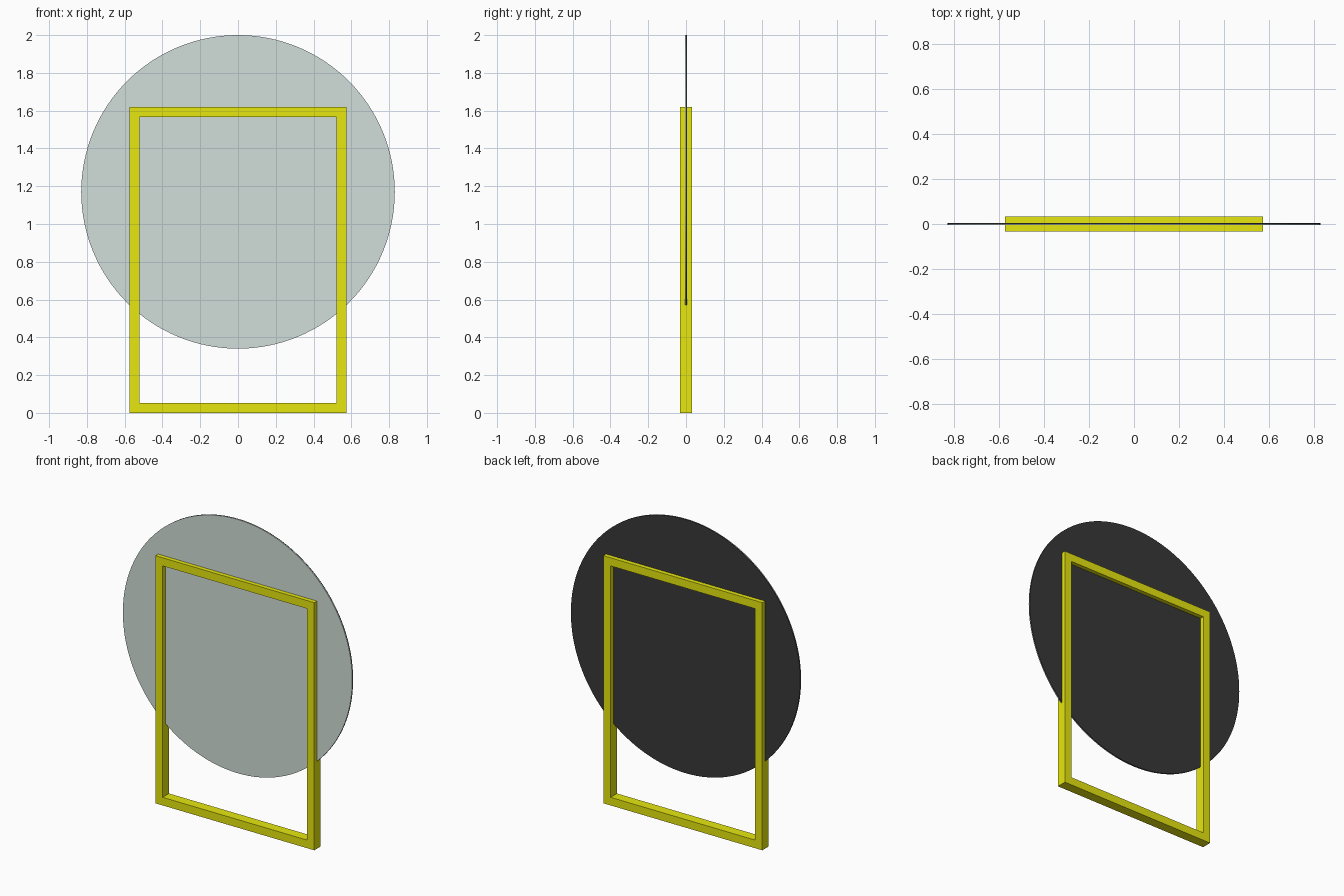
import bpy
import bmesh
import math
from mathutils import Matrix, Vector

if "Cube" in bpy.data.objects:
    bpy.data.objects.remove(bpy.data.objects["Cube"])


def material(name, rgb):
    m = bpy.data.materials.new(name)
    m.diffuse_color = (*rgb, 1)
    m.use_nodes = True
    m.node_tree.nodes["Principled BSDF"].inputs["Base Color"].default_value = m.diffuse_color
    return m


def finish(name, bm, mat):
    bmesh.ops.recalc_face_normals(bm, faces=bm.faces)
    me = bpy.data.meshes.new(name)
    bm.to_mesh(me)
    bm.free()
    ob = bpy.data.objects.new(name, me)
    bpy.context.collection.objects.link(ob)
    me.materials.append(mat)
    bpy.context.view_layer.objects.active = ob
    ob.select_set(True)
    bpy.ops.object.shade_smooth_by_angle(angle=math.radians(30))
    ob.select_set(False)
    return ob


# Rectangular stand frame with mitred corners
WIDTH, HEIGHT, BAR, DEPTH = 1.15, 1.62, 0.053, 0.066


def ring(bm, inset, y):
    x = WIDTH / 2 - inset
    z0, z1 = inset, HEIGHT - inset
    return [bm.verts.new((px, y, pz)) for px, pz in ((-x, z0), (x, z0), (x, z1), (-x, z1))]


bm = bmesh.new()
loops = [ring(bm, i, y) for i, y in ((0, -DEPTH / 2), (BAR, -DEPTH / 2),
                                     (BAR, DEPTH / 2), (0, DEPTH / 2))]
for k in range(4):
    a, b = loops[k], loops[(k + 1) % 4]
    for i in range(4):
        j = (i + 1) % 4
        bm.faces.new((a[i], a[j], b[j], b[i]))
finish("stand_frame", bm, material("yellow_paint", (0.8, 0.8, 0.005)))


# Round mirror: glass in front, dark backing behind
def disc(name, y, thickness, mat):
    bm = bmesh.new()
    place = Matrix.Translation((0, y, 1.17)) @ Matrix.Rotation(math.pi / 2, 4, 'X')
    bmesh.ops.create_cone(bm, cap_ends=True, segments=128, radius1=0.83,
                          radius2=0.83, depth=thickness, matrix=place)
    return finish(name, bm, mat)


disc("mirror_glass", -0.0025, 0.005, material("mirror", (0.64, 0.73, 0.69)))
disc("mirror_backing", 0.0025, 0.005, material("dark_backing", (0.04, 0.04, 0.04)))
